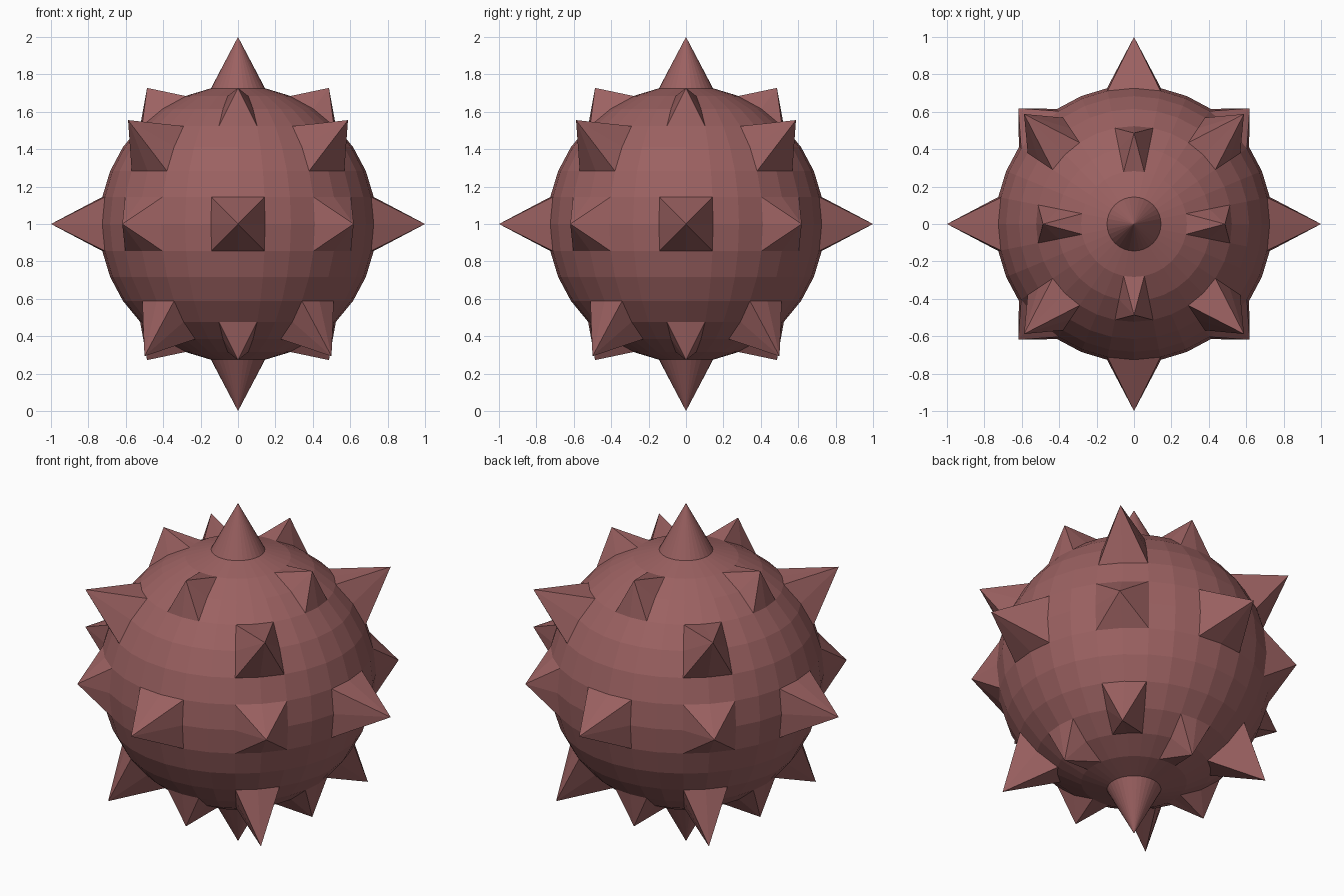
import bpy, bmesh
from math import sin, cos, radians
from mathutils import Vector

if "Cube" in bpy.data.objects:
    bpy.data.objects.remove(bpy.data.objects["Cube"])

R = 0.74          # ball radius
LONG, SHORT = 1.0, 0.875   # distance of spike tips from the centre


def direction(lat, lon):
    a, b = radians(lat), radians(lon)
    return Vector((cos(a) * cos(b), cos(a) * sin(b), sin(a)))


# Spike pattern: (latitude, longitude, tip distance)
spikes = [(90, 0, LONG), (-90, 0, LONG)]
for i in range(4):
    axis, diag = 90 * i, 90 * i + 45
    spikes += [(0, axis, LONG), (0, diag, SHORT),
               (56.25, axis, SHORT), (-56.25, axis, SHORT),
               (33.75, diag, LONG), (-45, diag, LONG)]

# Ball: faceted sphere whose grid vertices are pulled out into spikes
bm = bmesh.new()
bmesh.ops.create_uvsphere(bm, u_segments=32, v_segments=16, radius=R)
for lat, lon, dist in spikes:
    d = direction(lat, lon)
    tip = min(bm.verts, key=lambda v: (v.co - d * R).length)
    # split each quad from tip to opposite corner for four clean pyramid sides
    for f in list(tip.link_faces):
        if len(f.verts) == 4:
            vs = list(f.verts)
            corner = vs[(vs.index(tip) + 2) % 4]
            bmesh.utils.face_split(f, tip, corner)
    tip.co = d * dist
bmesh.ops.translate(bm, verts=bm.verts, vec=(0, 0, 1))
bmesh.ops.recalc_face_normals(bm, faces=bm.faces)

mesh = bpy.data.meshes.new("spiked_ball")
bm.to_mesh(mesh)
bm.free()

mat = bpy.data.materials.new("dusty red")
mat.diffuse_color = (0.33, 0.12, 0.12, 1)
mat.use_nodes = True
mat.node_tree.nodes["Principled BSDF"].inputs["Base Color"].default_value = mat.diffuse_color
mesh.materials.append(mat)
ball = bpy.data.objects.new("spiked_ball", mesh)
bpy.context.collection.objects.link(ball)
